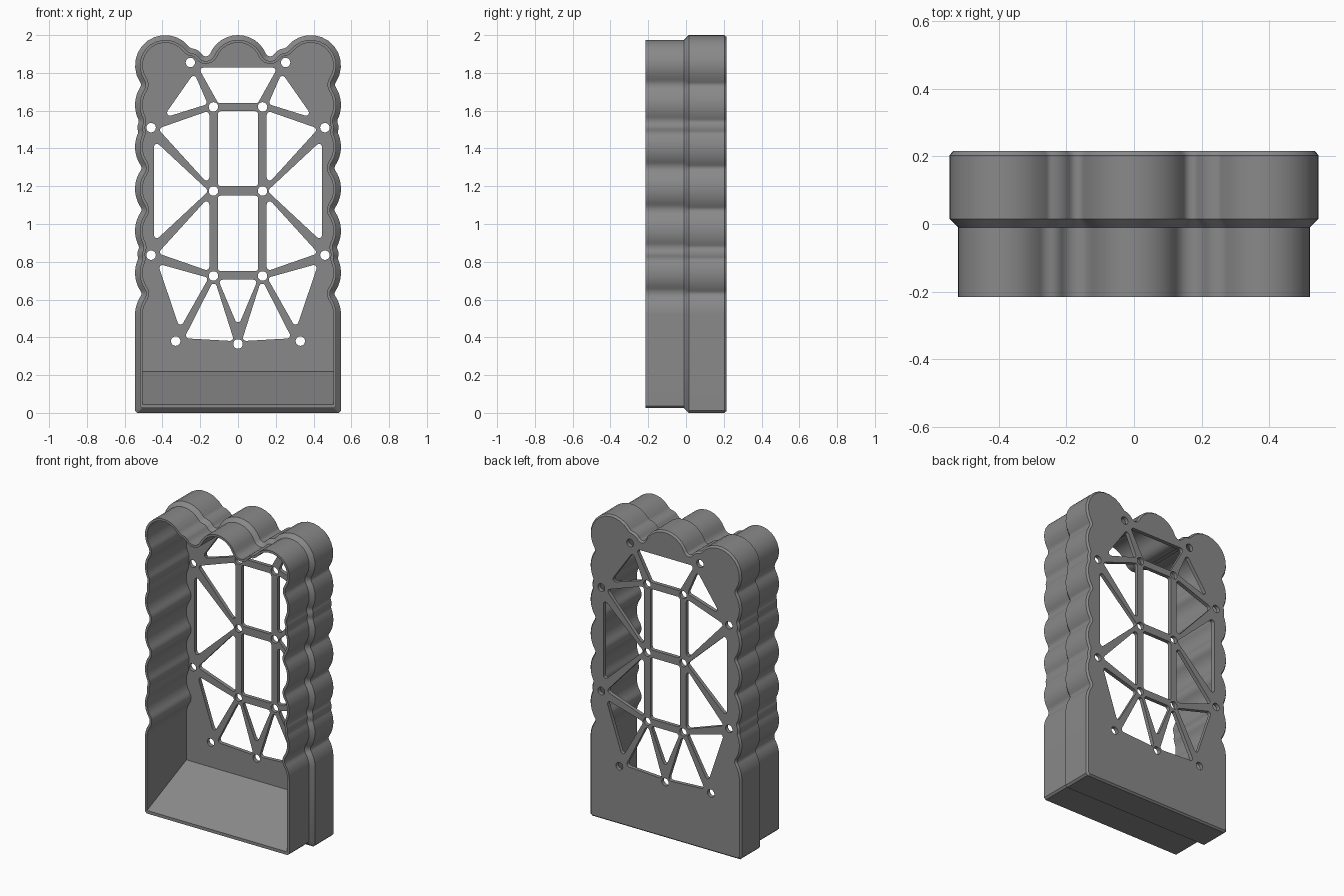
import bpy, bmesh, math
from mathutils import Vector as V

if "Cube" in bpy.data.objects:
    bpy.data.objects.remove(bpy.data.objects["Cube"])

FILLET = 0.025      # concave blend between neighbouring lobes
TOP = 1.84

grey = bpy.data.materials.new("grey_plastic")
grey.diffuse_color = (0.25, 0.25, 0.25, 1)
grey.use_nodes = True
grey.node_tree.nodes["Principled BSDF"].inputs["Base Color"].default_value = grey.diffuse_color

# Lobes of the right half (centre x, centre z, radius), bottom to top
right = [(.37, .52, .175), (.37, .742, .175), (.46, .84, .072), (.37, .964, .175),
         (.37, 1.186, .175), (.37, 1.408, .175), (.46, 1.51, .072), (.37, 1.63, .175),
         (.385, TOP, .16), (.252, 1.855, .075)]
lobes = right + [(0, TOP, .16)] + [(-x, z, r) for x, z, r in reversed(right)]


def arc(c, r, a0, a1, n):
    return [(c[0] + r * math.cos(a0 + (a1 - a0) * i / n),
             c[1] + r * math.sin(a0 + (a1 - a0) * i / n)) for i in range(n + 1)]


def blend_centre(a, b):
    """Centre of the concave blend on the outer side of lobes a and b."""
    ca, cb = V(a[:2]), V(b[:2])
    ra, rb = a[2] + FILLET, b[2] + FILLET
    u = cb - ca
    d = u.length
    u /= d
    k = (d * d + ra * ra - rb * rb) / (2 * d)
    return ca + u * k + V((u.y, -u.x)) * math.sqrt(max(ra * ra - k * k, 0))


def outline(inset, floor=None, corner=0.0):
    """Lobed outline moved inwards by inset."""
    half = 0.545 - inset
    z0 = inset if floor is None else floor
    pts = [(-half, z0 + corner), (-half + corner, z0), (half - corner, z0), (half, z0 + corner)]
    if not corner:
        pts = [(-half, z0), (half, z0)]
    blends = [blend_centre(a, b) for a, b in zip(lobes, lobes[1:])]
    for i, (x, z, r) in enumerate(lobes):
        c = V((x, z))
        a0, a1 = 0.0, math.pi
        if i > 0:
            v = blends[i - 1] - c
            a0 = math.atan2(v.y, v.x)
        if i < len(blends):
            v = blends[i] - c
            a1 = math.atan2(v.y, v.x)
        while a1 < a0:
            a1 += 2 * math.pi
        pts += arc(c, r - inset, a0, a1, 12 if r > .1 else 6)
        if i < len(blends):
            # concave arc runs clockwise to the next lobe
            b = blends[i]
            v, w = c - b, V(lobes[i + 1][:2]) - b
            s, e = math.atan2(v.y, v.x), math.atan2(w.y, w.x)
            while e > s:
                e -= 2 * math.pi
            pts += arc(b, FILLET + inset, s, e, 6)[1:-1]
    return pts


def loft(bm, rings):
    """Closed solid through (y, outline) rings."""
    loops = [[bm.verts.new((x, y, z)) for x, z in pts] for y, pts in rings]
    n = len(loops[0])
    for a, b in zip(loops, loops[1:]):
        for i in range(n):
            j = (i + 1) % n
            bm.faces.new((a[i], a[j], b[j], b[i]))
    bm.faces.new(loops[0])
    bm.faces.new(loops[-1])


def make(name, bm):
    bmesh.ops.recalc_face_normals(bm, faces=bm.faces)
    me = bpy.data.meshes.new(name)
    bm.to_mesh(me)
    bm.free()
    me.materials.append(grey)
    ob = bpy.data.objects.new(name, me)
    bpy.context.collection.objects.link(ob)
    return ob


def rounded(poly, r=0.016, n=4):
    """Polygon with rounded corners."""
    out = []
    for i, p in enumerate(poly):
        p = V(p)
        a = (V(poly[i - 1]) - p).normalized()
        b = (V(poly[(i + 1) % len(poly)]) - p).normalized()
        half = a.angle(b) / 2
        c = p + (a + b).normalized() * (r / math.sin(half))
        t = r / math.tan(half)
        v, w = p + a * t - c, p + b * t - c
        s = math.atan2(v.y, v.x)
        turn = (math.atan2(w.y, w.x) - s + math.pi) % (2 * math.pi) - math.pi
        out += arc(c, r, s, s + turn, n)
    return out


# Stepped case body with a chamfered back edge
bm = bmesh.new()
loft(bm, [(-.215, outline(.025, corner=.012)), (-.01, outline(.025, corner=.012)),
          (.015, outline(0, corner=.012)), (.203, outline(0, corner=.012)),
          (.215, outline(.01, corner=.012))])
case = make("case", bm)

# Cavity open to the front, with a sloping floor
bm = bmesh.new()
y0, y1, z0, z1 = -.215, .19, .045, .22
front = y0 - .05
loft(bm, [(front, outline(.04, z0 - .05 * (z1 - z0) / (y1 - y0))), (y1, outline(.04, z1))])
cavity = make("cavity_cutter", bm)

# Truss windows and screw holes through the back
side_windows = [
    [(.232, 1.80), (.40, 1.56), (.16, 1.635)],
    [(.425, 1.505), (.152, 1.60), (.152, 1.205)],
    [(.445, 1.445), (.445, .905), (.155, 1.175)],
    [(.152, 1.145), (.152, .75), (.425, .845)],
    [(.425, .79), (.155, .715), (.308, .445)],
    [(.125, .71), (.285, .395), (.02, .38)]]
centre_windows = [
    [(-.21, 1.828), (.21, 1.828), (.105, 1.64), (-.105, 1.64)],
    [(-.107, 1.2), (.107, 1.2), (.107, 1.597), (-.107, 1.597)],
    [(-.107, .75), (.107, .75), (.107, 1.15), (-.107, 1.15)],
    [(-.105, .705), (.105, .705), (0, .455)]]
holes = [(.13, 1.62), (.13, 1.175), (.13, .725), (.252, 1.855), (.46, 1.51), (.46, .835), (.33, .38)]
bm = bmesh.new()
shapes = [rounded(p) for p in centre_windows] + [arc((0, .365), .025, 0, math.tau, 20)[:-1]]
for s in (1, -1):
    shapes += [rounded([(s * x, z) for x, z in p]) for p in side_windows]
    shapes += [arc((s * x, z), .025, 0, math.tau, 20)[:-1] for x, z in holes]
for pts in shapes:
    loft(bm, [(.12, pts), (.3, pts)])
windows = make("window_cutter", bm)

# Cut the case and drop the cutters
for cutter in (cavity, windows):
    mod = case.modifiers.new("cut", 'BOOLEAN')
    mod.operation, mod.solver, mod.object = 'DIFFERENCE', 'EXACT', cutter
    cutter.hide_render = True
bpy.context.view_layer.objects.active = case
case.select_set(True)
for mod in list(case.modifiers):
    bpy.ops.object.modifier_apply(modifier=mod.name)
for cutter in (cavity, windows):
    bpy.data.objects.remove(cutter)
bpy.ops.object.select_all(action='DESELECT')
case.select_set(True)
bpy.ops.object.shade_smooth_by_angle(angle=math.radians(30))
